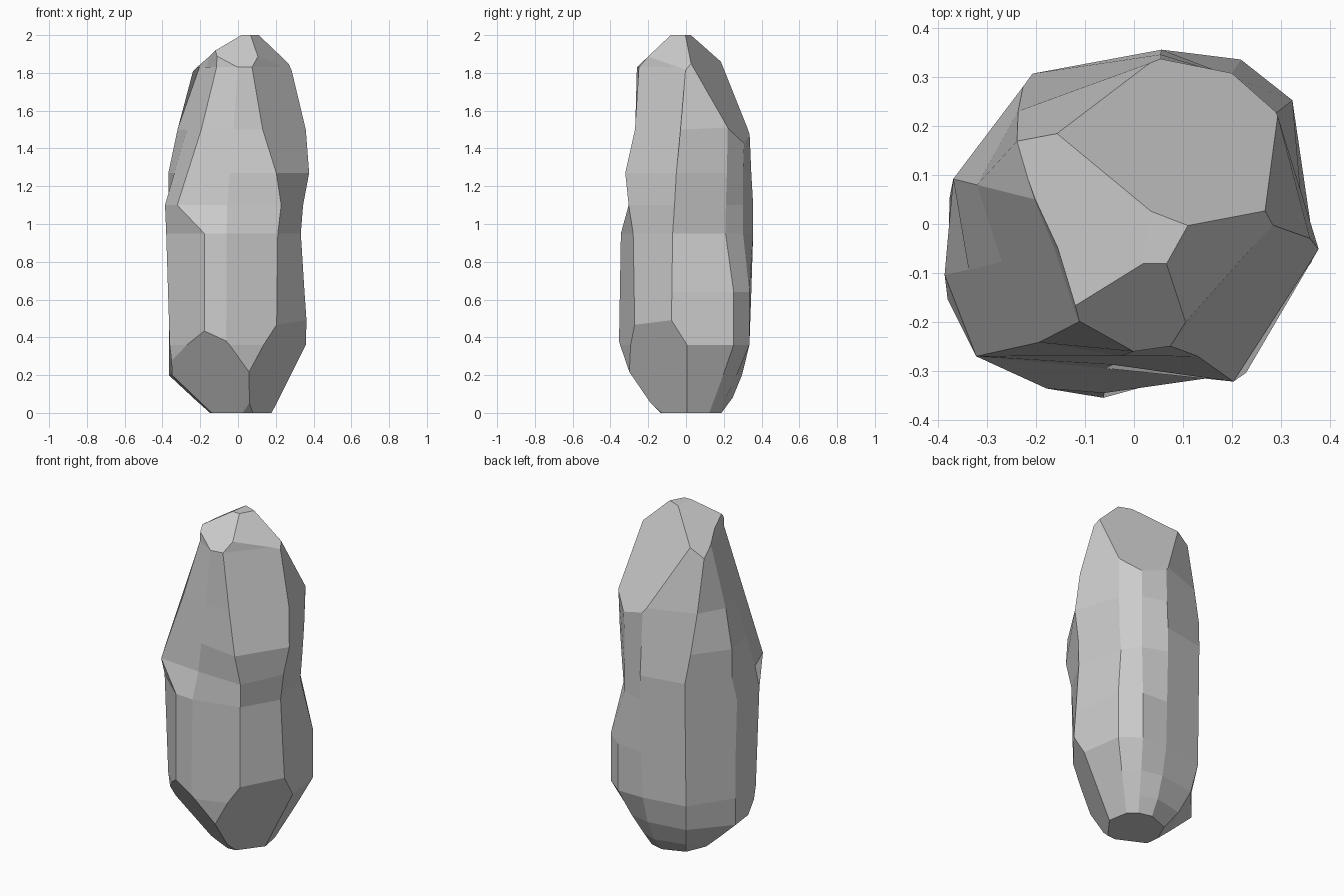
import bpy
import bmesh
from math import cos, sin, radians
from mathutils import Vector

default_cube = bpy.data.objects.get("Cube")
if default_cube:
    bpy.data.objects.remove(default_cube, do_unlink=True)

# Compass angles of the ridges on the lower body, at the waist and at the top
LOWER_RIDGES = [-12, 38, 57, 81, 125, 172, 202, 242, 260, 307]
WAIST_RIDGES = [-10, 37, 57, 81, 124, 166, 195, 220, 259, 307]
TOP_RIDGES = [0, 37, 57, 81, 146, 166, 197, 241, 270, 286]
LOWER, WAIST, TOP = 0.95, 1.1, 1.85

# Cross-sections: height, then ridge distances in hundredths
SECTIONS = {
    0.00: (19, 20, 20, 19, 17, 15, 15, 15, 14, 16),
    0.08: (24, 24, 25, 25, 25, 24, 24, 25, 25, 24),
    0.20: (31, 32, 32, 30, 32, 37, 37, 35, 34, 32),
    0.36: (38, 41, 40, 34, 36, 37, 39, 38, 36, 34),
    0.64: (36, 41, 40, 35, 37, 37, 39, 38, 36, 34),
    0.95: (34, 34, 36, 36, 37, 38, 41, 38, 35, 35),
    1.10: (35, 35, 36, 36, 37, 38, 40, 42, 30, 38),
    1.27: (38, 36, 36, 35, 36, 38, 35, 37, 29, 38),
    1.50: (36, 37, 37, 34, 33, 33, 28, 31, 27, 30),
    1.83: (28, 28, 28, 25, 29, 21, 17, 23, 26, 26),
    2.06: (24, 25, 25, 22, 25, 17, 14, 22, 25, 23),
}

# Chipped facets: point on the cut, outward direction
CHIPS = [
    ((0.05, 0.02, 2.0), (0.64, 1.66, 1)),      # back slope
    ((0, 0, 1.98), (-0.65, 0.1, 1)),           # right shoulder
    ((0, -0.26, 1.83), (0, -0.95, 1)),         # front brow
    ((0.28, 0, 1.82), (1.07, -0.6, 1)),        # left shoulder
    ((0, 0, 2.0), (0, 0, 1)),                  # crown
    ((0.19, 0, 0.03), (2, -1.5, -1)),          # lower left front
    ((-0.15, -0.05, 0), (-0.7, -1.45, -1)),    # lower right front
]


def blend(first, second, start, end, height):
    t = min(max((height - start) / (end - start), 0), 1)
    return [a + (b - a) * t for a, b in zip(first, second)]


def add_section(bm, height, distances):
    angles = blend(LOWER_RIDGES, WAIST_RIDGES, LOWER, WAIST, height)
    angles = blend(angles, TOP_RIDGES, WAIST, TOP, height)
    verts = []
    for angle, distance in zip(angles, distances):
        a, r = radians(angle), distance / 100
        verts.append(bm.verts.new((r * cos(a), r * sin(a), height)))
    return verts


def chip(bm, point, direction):
    geometry = bm.verts[:] + bm.edges[:] + bm.faces[:]
    cut = bmesh.ops.bisect_plane(
        bm, geom=geometry, plane_co=Vector(point),
        plane_no=Vector(direction).normalized(), clear_outer=True)
    rim = [e for e in cut["geom_cut"] if isinstance(e, bmesh.types.BMEdge)]
    bmesh.ops.holes_fill(bm, edges=rim, sides=0)


# Boulder body: loft the sections, close the ends
bm = bmesh.new()
rings = [add_section(bm, z, row) for z, row in SECTIONS.items()]
count = len(rings[0])
for low, high in zip(rings, rings[1:]):
    for i in range(count):
        j = (i + 1) % count
        bm.faces.new((low[i], low[j], high[j], high[i]))
bm.faces.new(list(reversed(rings[0])))
bm.faces.new(rings[-1])

# Knock off the large flat facets
for point, direction in CHIPS:
    chip(bm, point, direction)

# Merge almost flat neighbours into broader facets
bmesh.ops.remove_doubles(bm, verts=bm.verts[:], dist=0.012)
bmesh.ops.dissolve_limit(bm, angle_limit=radians(5),
                         verts=bm.verts[:], edges=bm.edges[:])
bmesh.ops.recalc_face_normals(bm, faces=bm.faces[:])

mesh = bpy.data.meshes.new("boulder")
bm.to_mesh(mesh)
bm.free()
boulder = bpy.data.objects.new("boulder", mesh)
bpy.context.collection.objects.link(boulder)

# Stone colour
stone = bpy.data.materials.new("stone_grey")
stone.use_nodes = True
grey = (0.6, 0.6, 0.6, 1)
stone.diffuse_color = grey
stone.node_tree.nodes["Principled BSDF"].inputs["Base Color"].default_value = grey
mesh.materials.append(stone)
